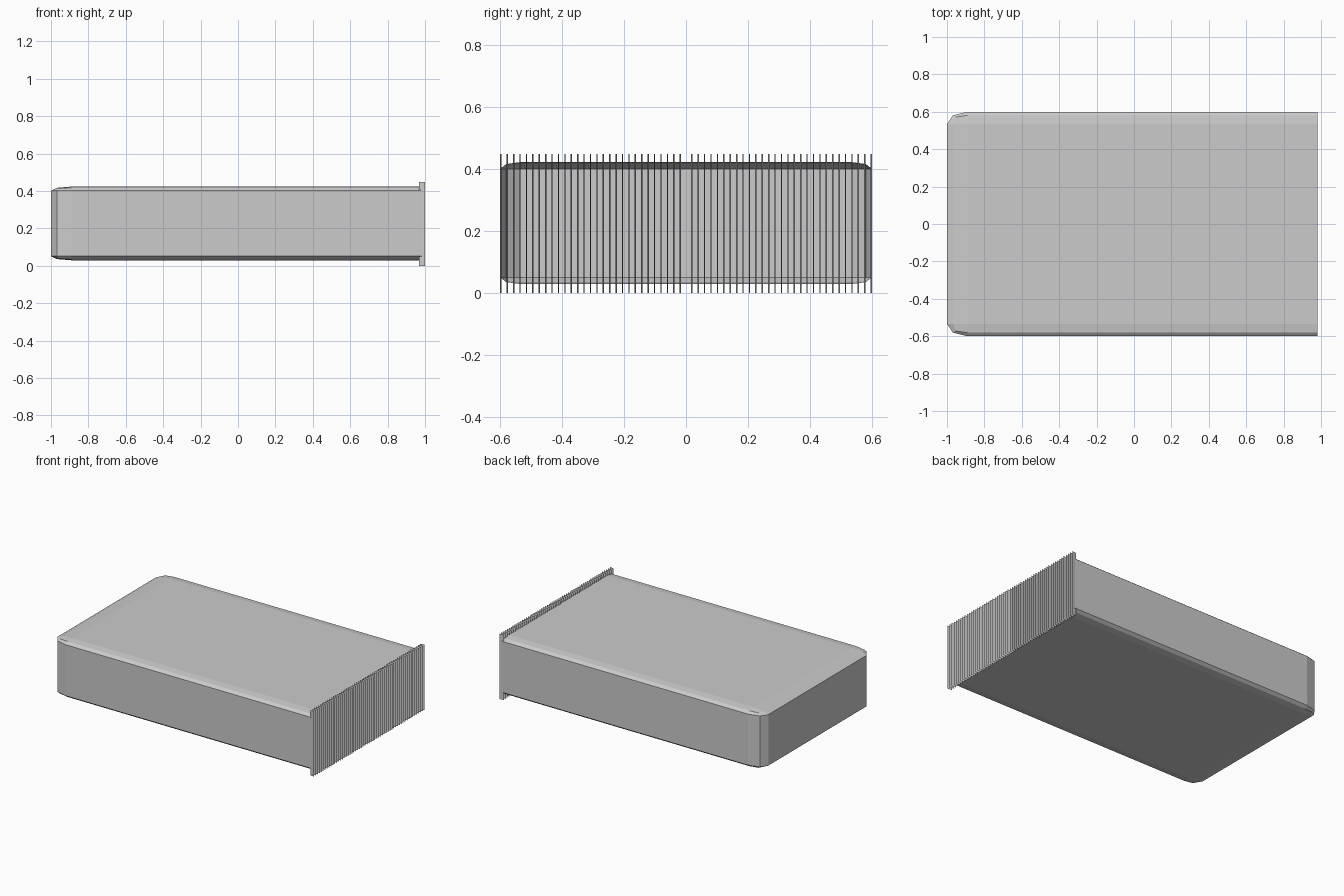
import bpy, bmesh
from mathutils import Matrix, Vector

if "Cube" in bpy.data.objects:
    bpy.data.objects.remove(bpy.data.objects["Cube"])


def make_object(name, bm):
    mesh = bpy.data.meshes.new(name)
    bm.to_mesh(mesh)
    bm.free()
    obj = bpy.data.objects.new(name, mesh)
    bpy.context.collection.objects.link(obj)
    return obj


# Housing: bevelled cube stretched to size, open at the right end
bm = bmesh.new()
bmesh.ops.create_cube(bm, size=2)
edges = [e for e in bm.edges if not all(v.co.x > 0.9 for v in e.verts)]
bmesh.ops.bevel(bm, geom=edges, offset=0.11, offset_type='OFFSET',
                segments=2, profile=0.5, affect='EDGES')
opening = [f for f in bm.faces if f.calc_center_median().x > 0.999]
bmesh.ops.delete(bm, geom=opening, context='FACES_ONLY')
bmesh.ops.transform(bm, verts=bm.verts, matrix=(
    Matrix.Translation(Vector((-0.01, 0, 0.2265)))
    @ Matrix.Diagonal((0.99, 0.6, 0.197, 1))))
make_object("housing", bm)

# Grille: thin upright sheets across the opening, mirrored about the middle
COUNT, HALF_WIDTH, LEAN = 29, 0.6, 0.004
bm = bmesh.new()
for side in (-1, 1):
    for i in range(COUNT + 1):
        y = side * HALF_WIDTH * i / COUNT
        lean = side * LEAN if i else 0
        if side == 1 and i == 0:
            continue
        corners = ((0.968, y - lean, 0), (1, y, 0),
                   (1, y, 0.449), (0.968, y - lean, 0.449))
        bm.faces.new([bm.verts.new(c) for c in corners])
make_object("grille_fins", bm)
